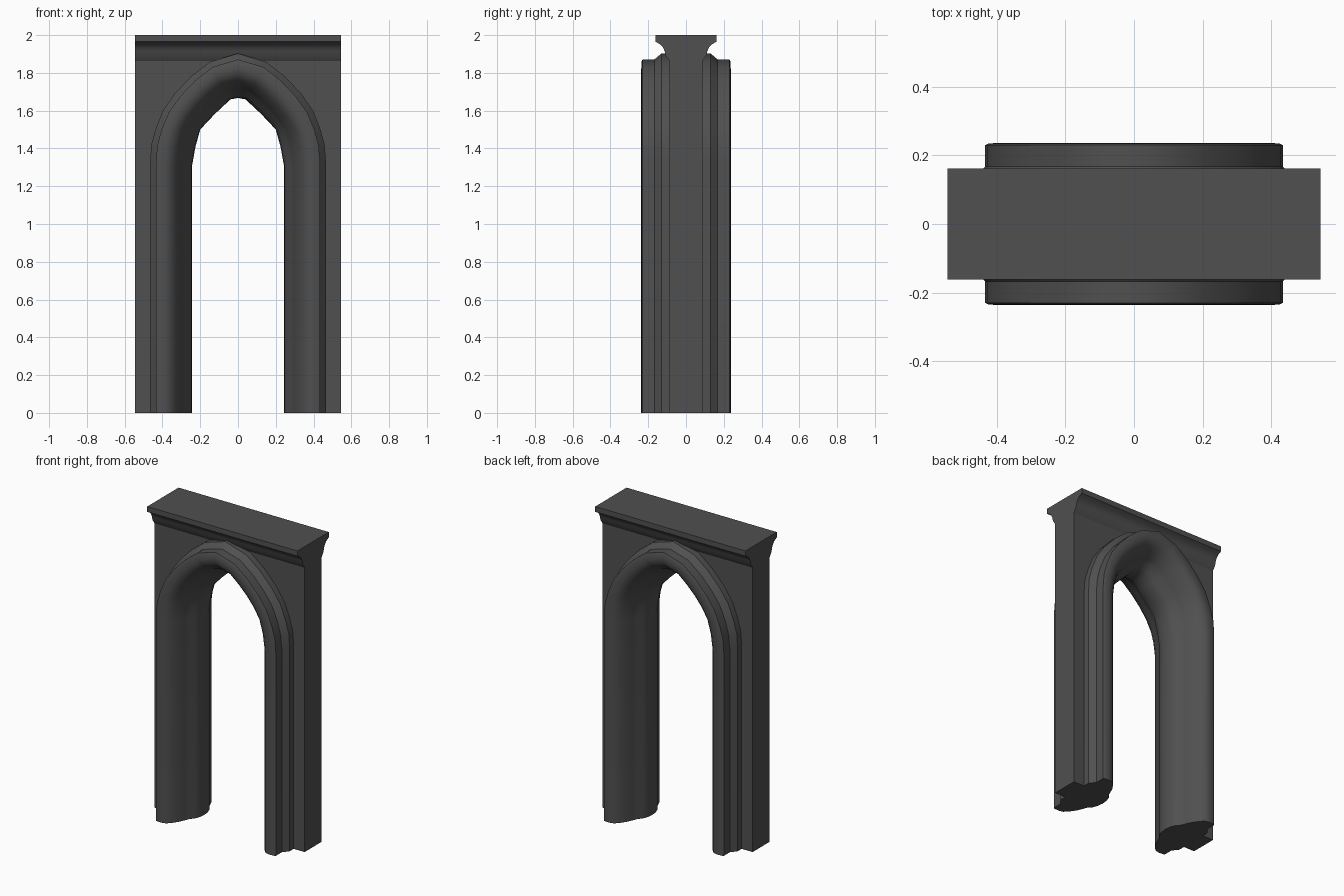
import bpy, bmesh

if "Cube" in bpy.data.objects:
    bpy.data.objects.remove(bpy.data.objects["Cube"])

# Half arch stations: (inner x, inner z, outer x, outer z), foot to apex
HALF = [(.243, 0, .465, 0), (.243, 1.31, .465, 1.33), (.225, 1.41, .459, 1.42),
        (.20, 1.50, .437, 1.50), (.16, 1.543, .398, 1.60), (.12, 1.585, .335, 1.69),
        (.08, 1.622, .25, 1.78), (.04, 1.66, .15, 1.858), (0, 1.667, 0, 1.903)]
PATH = HALF + [(-a, b, -c, d) for a, b, c, d in reversed(HALF[:-1])]

# Moulding section, front half: (x at the leg, distance from the centre plane)
SECTION = [(.465, .085), (.465, .13), (.435, .168),
           (.435, .23), (.425, .235), (.39, .237), (.362, .23), (.336, .203),
           (.312, .167), (.297, .133), (.284, .10), (.262, .075),
           (.249, .04), (.245, 0)]
LOOP = SECTION + [(u, -v) for u, v in reversed(SECTION[:-1])]

# Dark stone
stone = bpy.data.materials.new('dark_stone')
stone.diffuse_color = (.08, .08, .08, 1)
stone.use_nodes = True
stone.node_tree.nodes["Principled BSDF"].inputs["Base Color"].default_value = stone.diffuse_color


def on_arch(station, u):
    """Point in the x-z plane at section coordinate u."""
    xi, zi, xo, zo = station
    t = (u - .245) / .22
    return xi + (xo - xi) * t, zi + (zo - zi) * t


def finish(name, bm, smooth=False):
    bmesh.ops.recalc_face_normals(bm, faces=bm.faces)
    me = bpy.data.meshes.new(name)
    bm.to_mesh(me)
    bm.free()
    me.materials.append(stone)
    ob = bpy.data.objects.new(name, me)
    bpy.context.collection.objects.link(ob)
    if smooth:
        bpy.ops.object.select_all(action='DESELECT')
        ob.select_set(True)
        bpy.context.view_layer.objects.active = ob
        bpy.ops.object.shade_smooth_by_angle(angle=0.6)
    return ob


def prism(name, points, offset, smooth=False):
    bm = bmesh.new()
    face = bm.faces.new([bm.verts.new(p) for p in points])
    ext = bmesh.ops.extrude_face_region(bm, geom=[face])
    verts = [g for g in ext['geom'] if isinstance(g, bmesh.types.BMVert)]
    bmesh.ops.translate(bm, verts=verts, vec=offset)
    return finish(name, bm, smooth)


# Wall slab with the arch cut out (edge hidden inside the moulding)
wall = [(.544, 1.9), (.544, 0)] + [on_arch(s, .41) for s in PATH] + [(-.544, 0), (-.544, 1.9)]
prism('wall', [(x, -.088, z) for x, z in wall], (0, .176, 0))

# Cornice with a hollow curve on front and back
side = [(.088, 1.862), (.108, 1.892), (.113, 1.915), (.122, 1.935), (.138, 1.952),
        (.162, 1.965), (.162, 2.0)]
cornice = side + [(-y, z) for y, z in reversed(side)]
prism('cornice', [(-.544, y, z) for y, z in cornice], (1.088, 0, 0), True)

# Clustered roll moulding swept around the arch
bm = bmesh.new()
rings = []
for s in PATH:
    ring = []
    for u, v in LOOP:
        x, z = on_arch(s, u)
        ring.append(bm.verts.new((x, -v, z)))
    rings.append(ring)
n = len(LOOP)
for a, b in zip(rings, rings[1:]):
    for i in range(n):
        j = (i + 1) % n
        bm.faces.new((a[i], a[j], b[j], b[i]))
bm.faces.new(rings[0])
bm.faces.new(rings[-1])
finish('arch_moulding', bm, True)
